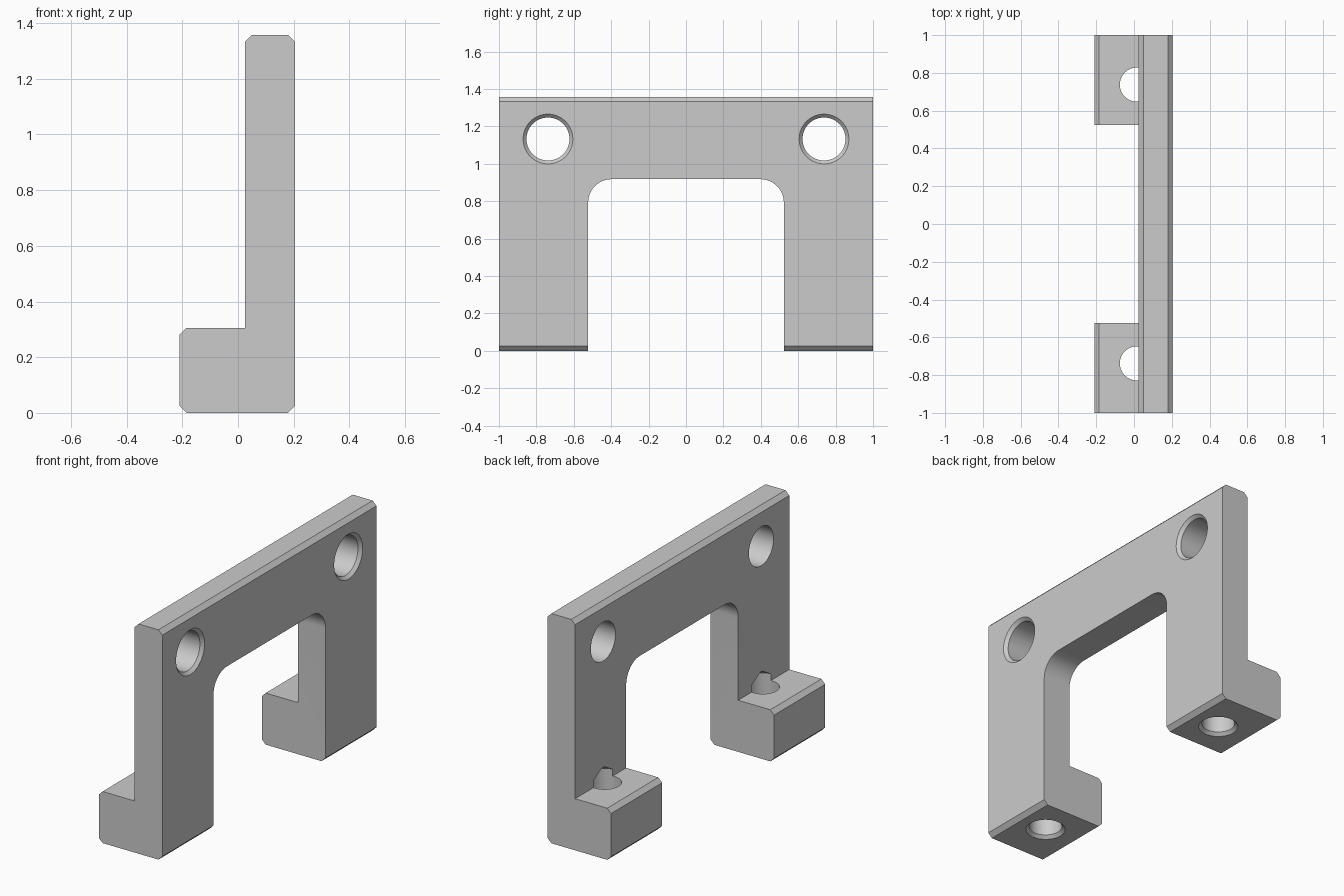
import bpy, bmesh, math
from mathutils import Matrix, Vector

if "Cube" in bpy.data.objects:
    bpy.data.objects.remove(bpy.data.objects["Cube"], do_unlink=True)


def finish(name, bm):
    bmesh.ops.recalc_face_normals(bm, faces=bm.faces[:])
    mesh = bpy.data.meshes.new(name)
    bm.to_mesh(mesh)
    bm.free()
    obj = bpy.data.objects.new(name, mesh)
    bpy.context.collection.objects.link(obj)
    return obj


def prism(name, points, direction):
    """Closed profile swept along a direction."""
    bm = bmesh.new()
    face = bm.faces.new([bm.verts.new(p) for p in points])
    swept = bmesh.ops.extrude_face_region(bm, geom=[face])["geom"]
    verts = [v for v in swept if isinstance(v, bmesh.types.BMVert)]
    bmesh.ops.translate(bm, verts=verts, vec=Vector(direction))
    return finish(name, bm)


def lathe(name, profile, matrix):
    """Radius and height profile, starting and ending on the axis."""
    bm = bmesh.new()
    verts = [bm.verts.new((r, 0, z)) for r, z in profile]
    edges = [bm.edges.new(pair) for pair in zip(verts, verts[1:])]
    bmesh.ops.spin(bm, geom=verts + edges, axis=(0, 0, 1), cent=(0, 0, 0),
                   angle=math.tau, steps=64, use_duplicate=False)
    bmesh.ops.remove_doubles(bm, verts=bm.verts[:], dist=1e-4)
    bm.transform(matrix)
    return finish(name, bm)


def cut(obj, cutter):
    cutter.hide_render = True
    mod = obj.modifiers.new("cut", "BOOLEAN")
    mod.operation = "DIFFERENCE"
    mod.solver = "EXACT"
    mod.object = cutter
    bpy.context.view_layer.objects.active = obj
    bpy.ops.object.modifier_apply(modifier=mod.name)
    bpy.data.objects.remove(cutter, do_unlink=True)


# L-shaped section with chamfered corners, swept over the full width
back, face, toe, top, step, c = 0.205, 0.025, -0.21, 1.358, 0.305, 0.025
section = [(toe, c), (toe + c, 0), (back - c, 0), (back, c),
           (back, top - c), (back - c, top), (face + c, top), (face, top - c),
           (face, step), (toe + c, step), (toe, step - c)]
bracket = prism("bracket", [(x, -1, z) for x, z in section], (0, 2, 0))

# Opening between the legs, with rounded upper corners
half, arch_top, radius = 0.523, 0.918, 0.125
arc = [(half - radius + radius * math.cos(a), arch_top - radius + radius * math.sin(a))
       for a in (math.pi / 2 * i / 16 for i in range(17))]
right_side = [(half, -0.1)] + arc
outline = right_side + [(-y, z) for y, z in reversed(right_side)]
cut(bracket, prism("opening_cutter", [(-0.4, y, z) for y, z in outline], (0.8, 0, 0)))

# Holes in each leg
rim = 0.018
for side in (-1, 1):
    # Through hole, chamfered on the flat back
    r = 0.115
    profile = [(0, -0.3), (r, -0.3), (r, -rim), (r + rim, 0), (r + rim, 0.05), (0, 0.05)]
    place = Matrix.Translation((back, side * 0.738, 1.133)) @ Matrix.Rotation(math.pi / 2, 4, "Y")
    cut(bracket, lathe("plate_hole_cutter", profile, place))
    # Drilled hole from below, with a conical tip
    r = 0.09
    profile = [(0, -0.05), (r + rim, -0.05), (r + rim, 0), (r, rim), (r, 0.345), (0, 0.398)]
    cut(bracket, lathe("foot_hole_cutter", profile,
                       Matrix.Translation((0.015, side * 0.738, 0))))

# Plain grey finish
grey = bpy.data.materials.new("plain grey")
grey.use_nodes = True
colour = (0.6, 0.6, 0.6, 1)
grey.diffuse_color = colour
grey.node_tree.nodes["Principled BSDF"].inputs["Base Color"].default_value = colour
bracket.data.materials.clear()
bracket.data.materials.append(grey)
for poly in bracket.data.polygons:
    poly.material_index = 0

bpy.ops.object.select_all(action="DESELECT")
bracket.select_set(True)
bpy.context.view_layer.objects.active = bracket
bpy.ops.object.shade_smooth_by_angle(angle=math.radians(25))
